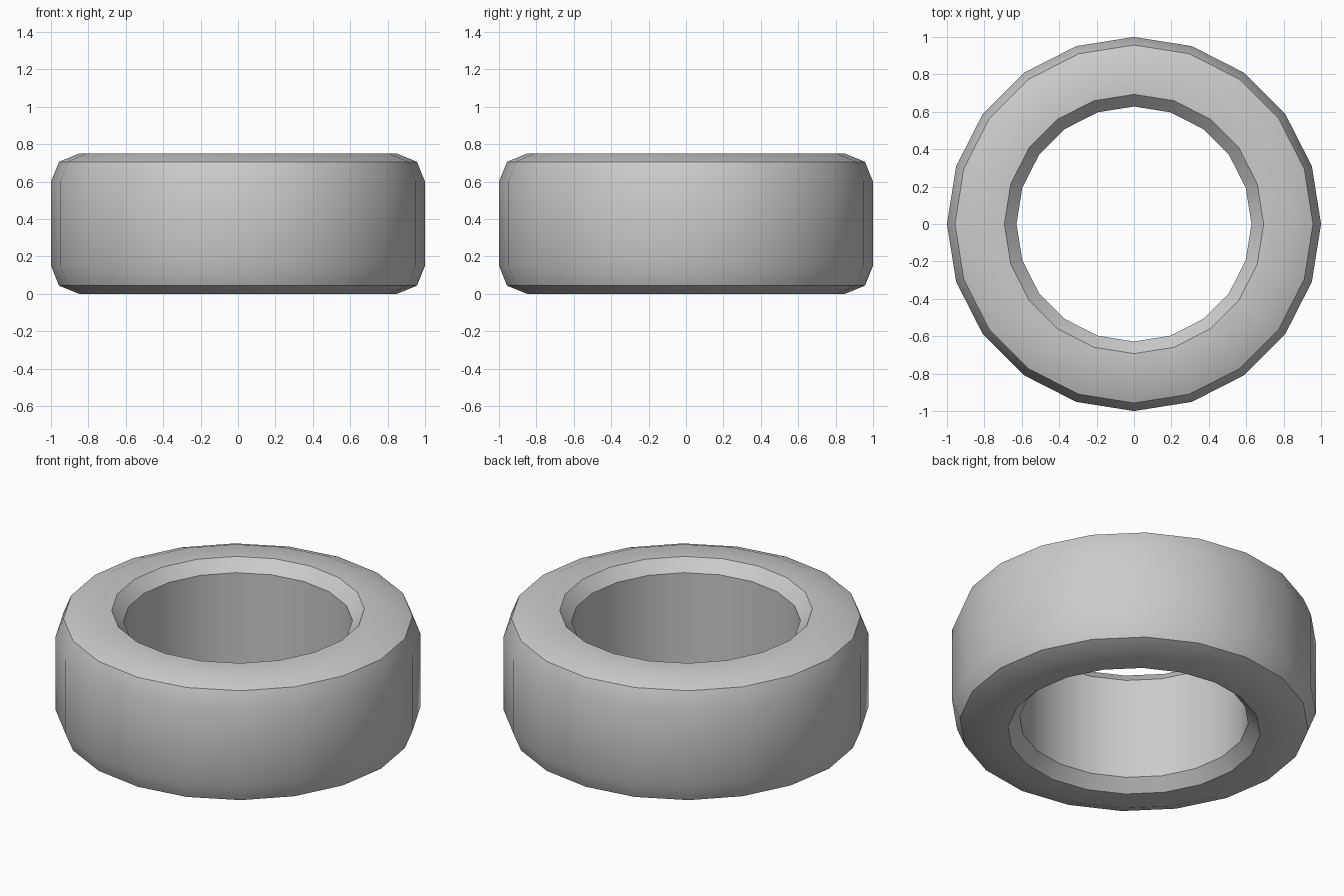
import bpy, bmesh
from math import cos, sin, pi, radians

if "Cube" in bpy.data.objects:
    bpy.data.objects.remove(bpy.data.objects["Cube"])

SIDES = 20
HEIGHT = 0.75

# upper half of the cross-section (radius, z), mirrored for the lower half
upper = [(1.0, 0.6), (0.957, 0.706), (0.85, HEIGHT), (0.693, HEIGHT), (0.628, 0.682)]
profile = upper + [(r, HEIGHT - z) for r, z in reversed(upper)]

# ring: revolve the closed section around z
bm = bmesh.new()
rings = []
for i in range(SIDES):
    a = 2 * pi * i / SIDES
    rings.append([bm.verts.new((r * cos(a), r * sin(a), z)) for r, z in profile])
n = len(profile)
for i in range(SIDES):
    a, b = rings[i], rings[(i + 1) % SIDES]
    for j in range(n):
        k = (j + 1) % n
        bm.faces.new((a[j], a[k], b[k], b[j]))
bmesh.ops.recalc_face_normals(bm, faces=bm.faces)

mesh = bpy.data.meshes.new("ring")
bm.to_mesh(mesh)
bm.free()
ring = bpy.data.objects.new("ring", mesh)
bpy.context.collection.objects.link(ring)

# smooth walls, crisp chamfer edges
bpy.context.view_layer.objects.active = ring
ring.select_set(True)
bpy.ops.object.shade_smooth_by_angle(angle=radians(30))
